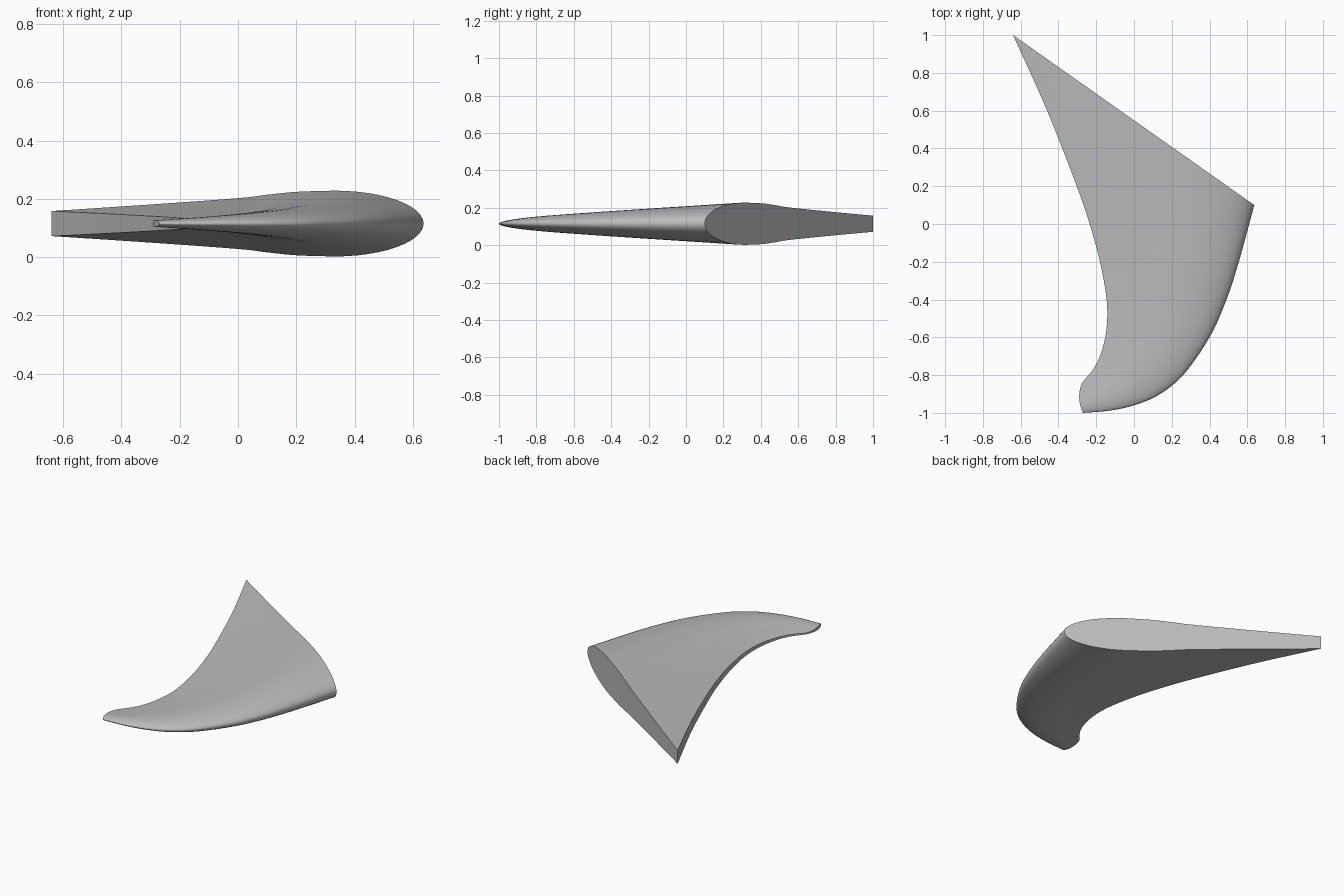
import bpy, bmesh, math
from mathutils import Vector

if "Cube" in bpy.data.objects:
    bpy.data.objects.remove(bpy.data.objects["Cube"])

MID_Z = 0.115
SPAN_STEPS = 56

# Outline of the fin, root to tip
LEADING = [(0.637, 0.10), (0.555, -0.2), (0.49, -0.4), (0.40, -0.6), (0.26, -0.8),
           (0.13, -0.905), (0, -0.96), (-0.13, -0.988), (-0.27, -1.0)]
TRAILING = [(-0.64, 1.0), (-0.46, 0.6), (-0.303, 0.2), (-0.235, 0), (-0.18, -0.2),
            (-0.145, -0.4), (-0.145, -0.55), (-0.17, -0.67), (-0.21, -0.76), (-0.275, -0.84)]
# Half thickness of the root section behind its thickest point
TAIL = [(0.24, 0.113), (0.34, 0.109), (0.42, 0.099), (0.5, 0.087), (0.75, 0.064), (1, 0.043)]


def spline(points, steps=24):
    """Smooth dense polyline through the points."""
    p = [Vector(q) for q in points]
    p = [2 * p[0] - p[1]] + p + [2 * p[-1] - p[-2]]
    out = []
    for a, b, c, d in zip(p, p[1:], p[2:], p[3:]):
        for i in range(steps):
            t = i / steps
            out.append(b + (c - a) * t / 2 + (2 * a - 5 * b + 4 * c - d) * t * t / 2
                       + (3 * b - a - 3 * c + d) * t ** 3 / 2)
    return out + [p[-2]]


def resample(line, count):
    """Points evenly spaced along a polyline."""
    lengths = [0.0]
    for a, b in zip(line, line[1:]):
        lengths.append(lengths[-1] + (b - a).length)
    out, k = [], 0
    for i in range(count + 1):
        want = lengths[-1] * i / count
        while k < len(line) - 2 and lengths[k + 1] < want:
            k += 1
        f = (want - lengths[k]) / (lengths[k + 1] - lengths[k])
        out.append(line[k].lerp(line[k + 1], f))
    return out


# Section profile: elliptical nose, then a tapering tail with a blunt edge
nose = [(0.24 * (1 - math.cos(a)), 0.113 * math.sin(a))
        for a in (math.pi / 2 * i / 12 for i in range(12))]
profile = nose + [tuple(v) for v in spline(TAIL, 4)]
section = profile + [(u, -h) for u, h in reversed(profile[1:])]

# Loft the sections along the span
bm = bmesh.new()
rings = []
edges = zip(resample(spline(LEADING), SPAN_STEPS), resample(spline(TRAILING), SPAN_STEPS))
for i, (lead, trail) in enumerate(edges):
    t = i / SPAN_STEPS
    thick = 1 - 0.9 * t
    ring = []
    for u, h in section:
        p = lead.lerp(trail, u)
        bow = 0.07 * u * (1 - u) * t ** 8
        ring.append(bm.verts.new((p.x - bow, p.y, MID_Z + h * thick)))
    rings.append(ring)
n = len(section)
for a, b in zip(rings, rings[1:]):
    for j in range(n):
        k = (j + 1) % n
        bm.faces.new((a[j], a[k], b[k], b[j]))

# Root and tip caps
for ring in (rings[0], rings[-1]):
    bm.faces.new((ring[0], ring[1], ring[-1]))
    for j in range(1, len(profile) - 1):
        bm.faces.new((ring[j], ring[j + 1], ring[n - j - 1], ring[n - j]))
bmesh.ops.recalc_face_normals(bm, faces=bm.faces)

mesh = bpy.data.meshes.new("fin")
bm.to_mesh(mesh)
bm.free()
fin = bpy.data.objects.new("fin", mesh)
bpy.context.collection.objects.link(fin)

# Plain grey
grey = bpy.data.materials.new("light grey")
grey.use_nodes = True
colour = (0.5, 0.5, 0.5, 1)
grey.diffuse_color = colour
grey.node_tree.nodes["Principled BSDF"].inputs["Base Color"].default_value = colour
mesh.materials.append(grey)

bpy.ops.object.select_all(action="DESELECT")
fin.select_set(True)
bpy.context.view_layer.objects.active = fin
bpy.ops.object.shade_smooth_by_angle(angle=math.radians(35))
